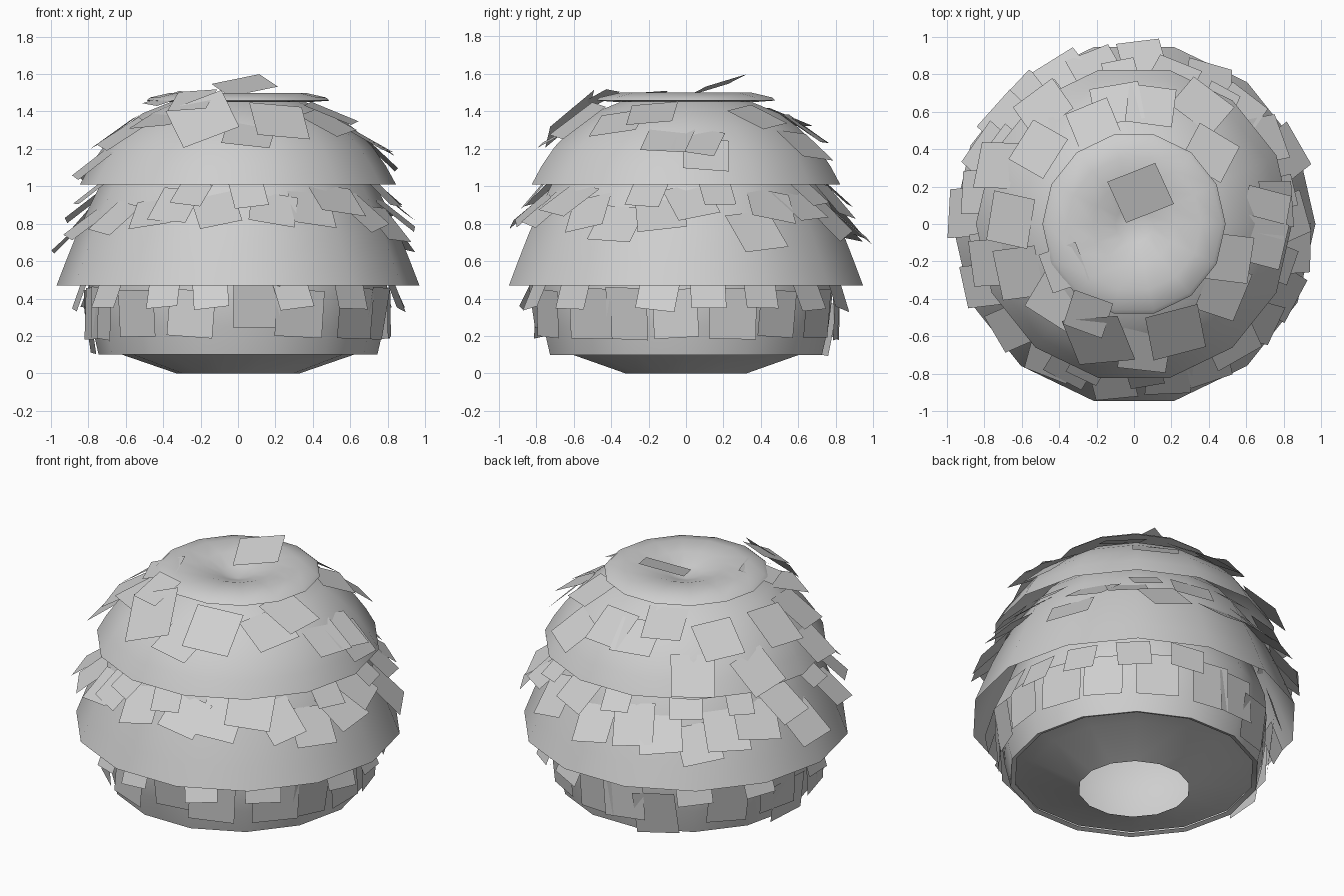
import bpy, bmesh, math, random
from mathutils import Vector, Matrix

random.seed(7)
cube = bpy.data.objects.get("Cube")
if cube:
    bpy.data.objects.remove(cube, do_unlink=True)

SIDES = 14

grey = bpy.data.materials.new("plain_grey")
grey.use_nodes = True
grey.diffuse_color = (0.62, 0.62, 0.62, 1)
for node in grey.node_tree.nodes:
    if node.type == 'BSDF_PRINCIPLED':
        node.inputs["Base Color"].default_value = (0.62, 0.62, 0.62, 1)
        node.inputs["Roughness"].default_value = 0.8


def finish(name, bm):
    mesh = bpy.data.meshes.new(name)
    bm.to_mesh(mesh)
    bm.free()
    obj = bpy.data.objects.new(name, mesh)
    bpy.context.collection.objects.link(obj)
    mesh.materials.append(grey)
    return obj


def lathe(name, profile):
    """Turn a radius/height profile, listed bottom to top, round the z axis."""
    bm = bmesh.new()
    rings = []
    for r, z in profile:
        if r == 0:
            rings.append([bm.verts.new((0, 0, z))] * SIDES)
            continue
        ring = []
        for i in range(SIDES):
            a = math.tau * i / SIDES
            ring.append(bm.verts.new((r * math.cos(a), r * math.sin(a), z)))
        rings.append(ring)
    for low, high in zip(rings, rings[1:]):
        for i in range(SIDES):
            j = (i + 1) % SIDES
            corners = [low[i], low[j], high[j], high[i]]
            bm.faces.new(list(dict.fromkeys(corners)))
    obj = finish(name, bm)
    bpy.ops.object.select_all(action='DESELECT')
    obj.select_set(True)
    bpy.context.view_layer.objects.active = obj
    bpy.ops.object.shade_smooth_by_angle(angle=math.radians(50))


def add_leaf(bm, angle, r, z, tilt, width, length, roll):
    """A square card lying on the slope, its lower edge pointing outward."""
    a, t = math.radians(angle), math.radians(tilt)
    out = Vector((math.cos(a), math.sin(a), 0))
    side = Vector((-math.sin(a), math.cos(a), 0))
    slope = out * math.cos(t) - Vector((0, 0, math.sin(t)))
    normal = slope.cross(side)
    turn = Matrix.Rotation(math.radians(roll), 3, normal)
    centre = out * r + Vector((0, 0, z))
    verts = []
    for u, v in ((-1, -1), (1, -1), (1, 1), (-1, 1)):
        p = centre + turn @ (side * u * width / 2 + slope * v * length / 2)
        reach = max(1, math.hypot(p.x, p.y))
        verts.append(bm.verts.new((p.x / reach, p.y / reach, p.z)))
    bm.faces.new(verts)


def surface_at(profile, z):
    """Radius and downward slope (degrees) of a profile at a height."""
    for (r0, z0), (r1, z1) in zip(profile, profile[1:]):
        if z <= z1:
            break
    r = r0 + (r1 - r0) * (z - z0) / (z1 - z0)
    return r, math.degrees(math.atan2(z1 - z0, r0 - r1))


def leaves(name, profile, spots, size, lift, gap, loose):
    """Cards at (angle, height) spots, lifted away from the slope."""
    bm = bmesh.new()
    for angle, z in spots:
        r, slope = surface_at(profile, z)
        add_leaf(bm, angle, r + gap, z, slope - lift + random.uniform(-6, 6),
                 size * random.uniform(0.9, 1.1), size * random.uniform(0.95, 1.1),
                 random.uniform(-loose, loose))
    finish(name, bm)


# Bush body: open wall, bowl below it, two flared skirts, dished crown
wall = [(0.745, 0.1), (0.78, 0.25), (0.8, 0.4), (0.79, 0.55), (0.72, 0.75), (0.6, 0.9)]
lower = [(0.97, 0.47), (0.92, 0.6), (0.86, 0.75), (0.79, 0.9),
         (0.73, 1.02), (0.63, 1.15), (0.5, 1.27)]
upper = [(0.845, 1.01), (0.79, 1.11), (0.72, 1.21), (0.62, 1.31),
         (0.51, 1.39), (0.36, 1.45)]
lathe("base_wall", [(0.715, 0.11)] + wall)
lathe("base_bowl", [(0.33, 0), (0.62, 0.1), (0.72, 0.12)])
lathe("lower_skirt", lower)
lathe("upper_skirt", upper)
lathe("crown", [(0.38, 1.45), (0.49, 1.458), (0.47, 1.475), (0.36, 1.5),
                (0.22, 1.485), (0.1, 1.445), (0, 1.41)])

# Leaf cards hanging round the base wall
leaves("base_leaves", wall,
       [(a, 0.32) for a in (-155, -132, -108, -66, -39, -23, -4, 18, 37,
                            60, 84, 98, 143, 167, 195)] +
       [(-83, 0.38), (112, 0.24), (174, 0.23)], 0.26, 4, 0.02, 5)
leaves("base_fringe_leaves", wall,
       [(a, 0.44) for a in (-172, -145, -118, -100, -70, -45, -10, 8,
                            28, 50, 72, 128, 155)], 0.2, 17, 0.05, 10)

# Leaf cards on the lower skirt
leaves("lower_leaves", lower,
       [(-158, 0.8), (-140, 0.83), (-122, 0.86), (-114, 0.9), (-98, 0.88),
        (-77, 0.88), (-62, 0.88), (-50, 0.93), (-38, 0.86), (-25, 0.8), (-9, 0.85),
        (2, 0.92), (25, 0.76), (33, 0.9), (47, 0.9), (62, 0.83), (75, 0.93),
        (87, 0.79), (104, 0.83), (115, 0.8), (130, 0.75), (141, 0.81), (154, 0.84),
        (168, 0.9), (176, 0.74)], 0.25, 22, 0.04, 18)
leaves("lower_fringe_leaves", lower,
       [(a, 0.96) for a in (-108, -86, -15, 12, 55, 95, 125, 148, -170)],
       0.18, 20, 0.05, 10)

# Leaf cards on the upper skirt
leaves("upper_leaves", upper,
       [(82, 1.31), (98, 1.3), (112, 1.37), (128, 1.14), (142, 1.3), (157, 1.12),
        (178, 1.29), (-157, 1.28), (-165, 1.12), (-136, 1.36), (-85, 1.28),
        (-37, 1.34), (-20, 1.39), (-8, 1.25), (5, 1.24), (8, 1.17),
        (43, 1.37), (60, 1.22)], 0.25, 12, 0.02, 18)

# Larger loose leaves near the crown
bm = bmesh.new()
for angle, r, z, tilt, size, roll in ((-107, 0.65, 1.36, 45, 0.32, 30),
                                      (-69, 0.62, 1.35, 37, 0.29, -8),
                                      (-148, 0.44, 1.47, 18, 0.22, -12),
                                      (-117, 0.54, 1.46, 28, 0.22, 8)):
    add_leaf(bm, angle, r, z, tilt, size, size, roll)
finish("large_leaves", bm)

# Single leaf lifted off the crown
bm = bmesh.new()
add_leaf(bm, 78, 0.17, 1.54, -19, 0.28, 0.25, 35)
finish("top_leaf", bm)
